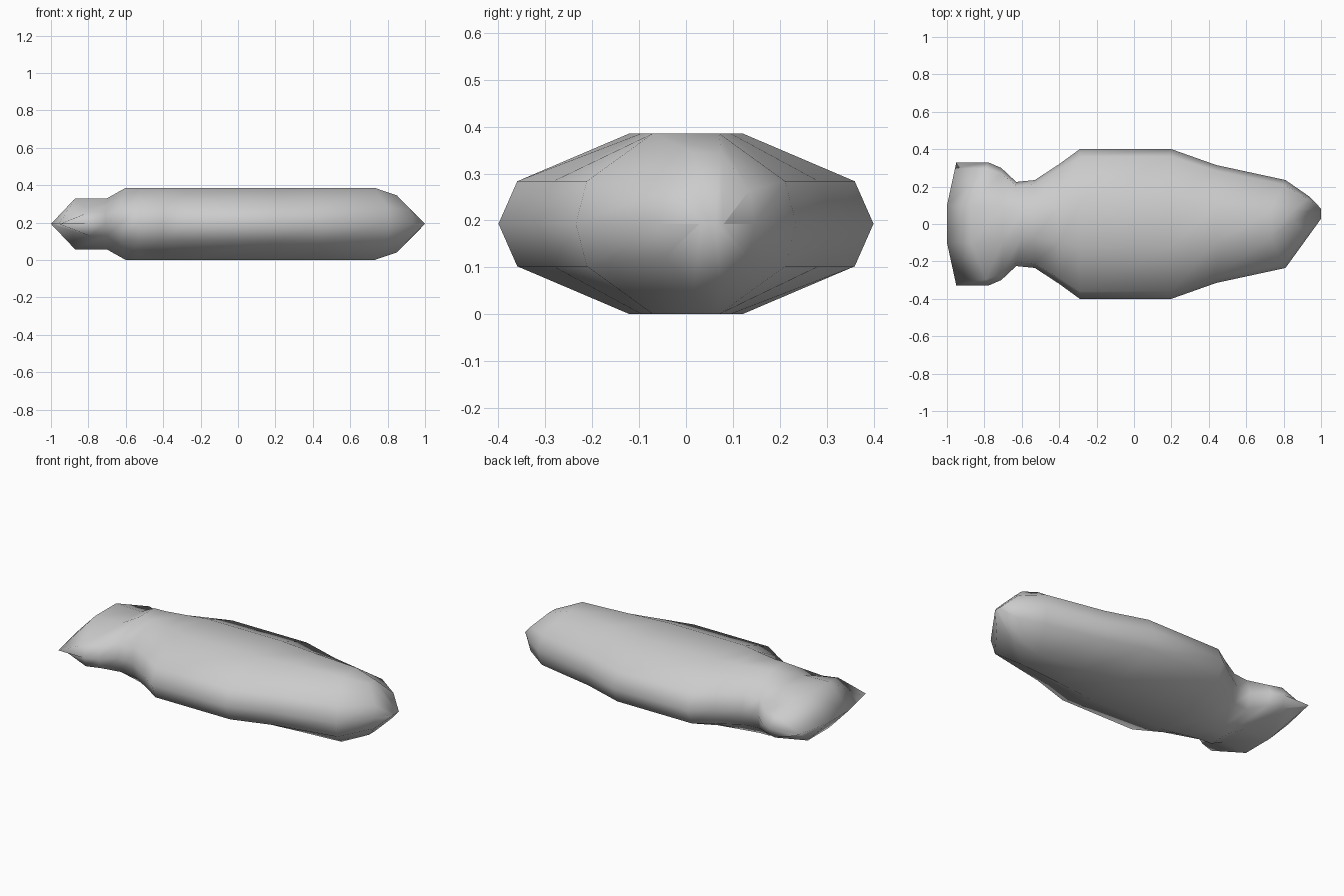
import bpy, bmesh

if "Cube" in bpy.data.objects:
    bpy.data.objects.remove(bpy.data.objects["Cube"])

MID = 0.193

# Rings along the body: x at top/bottom, x at the side, y centre, half width, half height
rings = [
    (-1.00, -0.95, 0, 0.33, 0.0),
    (-0.87, -0.78, 0, 0.33, 0.137),
    (-0.70, -0.71, 0, 0.30, 0.137),
    (-0.60, -0.63, 0, 0.225, MID),
    (-0.53, -0.53, 0, 0.235, MID),
    (-0.40, -0.40, 0, 0.32, MID),
    (-0.29, -0.29, 0, 0.40, MID),
    (0.20, 0.20, 0, 0.40, MID),
    (0.44, 0.44, 0, 0.315, MID),
    (0.73, 0.81, 0, 0.235, MID),
    (0.85, 0.94, 0.045, 0.10, 0.152),
    (1.00, 1.00, 0.055, 0.027, 0.0),
]

# Ten-sided section: sideways factor, height factor, blend from top x to side x
half = [(0.3, 1, 0), (0.9, 0.47, 0.86), (1, 0, 1), (0.9, -0.47, 0.86), (0.3, -1, 0)]
section = half + [(-y, z, t) for y, z, t in reversed(half)]

bm = bmesh.new()
loops = []
for x_top, x_side, yc, w, h in rings:
    loops.append([bm.verts.new((x_top + t * (x_side - x_top), yc + y * w, MID + z * h))
                  for y, z, t in section])

# Skin between neighbouring rings; flat end rings close into ridges
n = len(section)
for a, b in zip(loops, loops[1:]):
    for i in range(n):
        j = (i + 1) % n
        bm.faces.new((a[i], a[j], b[j], b[i]))
bmesh.ops.remove_doubles(bm, verts=bm.verts, dist=0.0005)
bmesh.ops.recalc_face_normals(bm, faces=bm.faces)
for f in bm.faces:
    f.smooth = True

mesh = bpy.data.meshes.new("body")
bm.to_mesh(mesh)
bm.free()
body = bpy.data.objects.new("body", mesh)
bpy.context.collection.objects.link(body)
